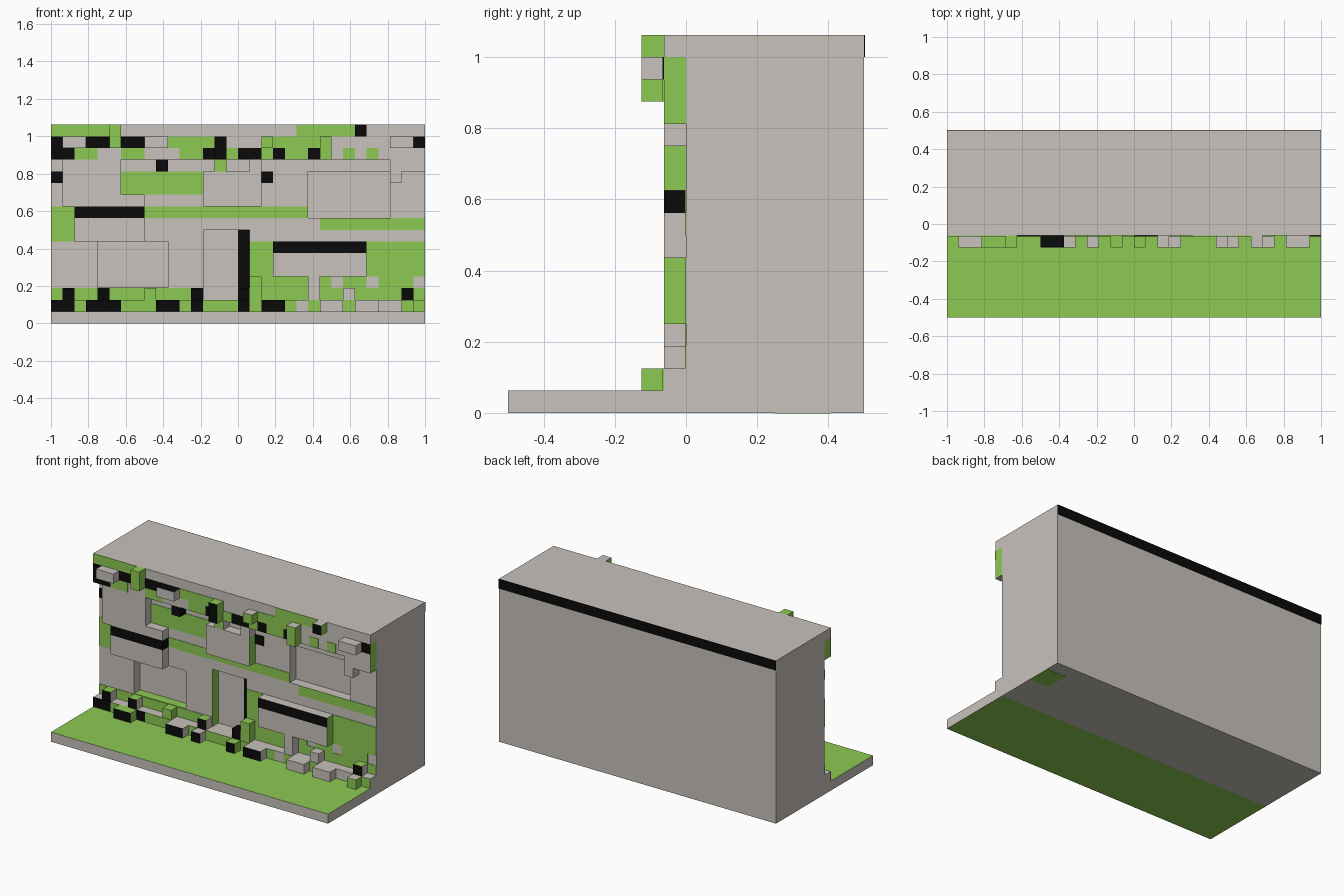
import bpy, bmesh

if "Cube" in bpy.data.objects:
    bpy.data.objects.remove(bpy.data.objects["Cube"])

U = 1 / 16          # one block
SKIN = 0.05         # thickness of painted plates, in blocks


def material(name, rgb):
    m = bpy.data.materials.new(name)
    m.diffuse_color = (*rgb, 1)
    m.use_nodes = True
    m.node_tree.nodes["Principled BSDF"].inputs["Base Color"].default_value = m.diffuse_color
    return m


STONE, GRASS, DARK = range(3)
MATS = [material("stone_grey", (0.578, 0.539, 0.503)),
        material("grass_green", (0.270, 0.591, 0.087)),
        material("shadow_black", (0.003, 0.003, 0.003))]


def add_box(bm, c0, c1, r0, r1, y0, y1, front, side=None, cap=None):
    """Box in block units: columns from the left, rows from the ground, y depth."""
    side = front if side is None else side
    cap = front if cap is None else cap
    vs = bmesh.ops.create_cube(bm, size=1)["verts"]
    for v in vs:
        v.co.x = (c0 if v.co.x < 0 else c1) * U - 1
        v.co.y = (y0 if v.co.y < 0 else y1) * U
        v.co.z = (r0 if v.co.z < 0 else r1) * U
    bm.normal_update()
    for f in {f for v in vs for f in v.link_faces}:
        n = f.normal
        f.material_index = side if abs(n.x) > .5 else cap if abs(n.z) > .5 else front


def blocks(name, y0, y1, items):
    """One object made of several boxes sharing a depth range."""
    bm = bmesh.new()
    for c0, c1, r0, r1, *cols in items:
        add_box(bm, c0, c1, r0, r1, y0, y1, *cols)
    me = bpy.data.meshes.new(name)
    bm.to_mesh(me)
    bm.free()
    for m in MATS:
        me.materials.append(m)
    ob = bpy.data.objects.new(name, me)
    bpy.context.collection.objects.link(ob)
    return ob


def paint(name, y, items):
    return blocks(name, y - SKIN, y, items)


# Ground slab, green above and below
blocks("ground_slab", -8, 0, [(0, 32, 0, 1, STONE, STONE, GRASS)])

# Cliff body with three shallow recesses cut into its face
body = blocks("cliff_body", 0, 8, [(0, 32, 0, 17, STONE)])
cutter = blocks("recess_cutter", -1, 1, [(22, 29, 9, 13, STONE),
                                         (4, 10, 3, 7, STONE),
                                         (13, 17, 2, 8, STONE)])
cutter.hide_render = True
cutter.hide_viewport = True
cutter.display_type = 'WIRE'
cut = body.modifiers.new("recesses", 'BOOLEAN')
cut.object = cutter
cut.operation = 'DIFFERENCE'
cut.solver = 'EXACT'

# Painted recess details, dark strip at the back and a green patch underneath
paint("recess_dark_edge", 1, [(16, 17, 2, 8, DARK)])
blocks("recess_green_wall", 0, 1, [(13, 13 + SKIN, 2, 8, GRASS),
                                   (4, 10, 3, 3 + SKIN, GRASS)])
blocks("back_top_strip", 8, 8 + SKIN, [(0, 32, 16, 17, DARK)])
blocks("underside_patch", 4, 6.5, [(29.8, 32, -.02, .02, GRASS)])

# Top brow and overhang
blocks("top_brow", -1, 0, [(0, 32, 16, 17, STONE)])
blocks("overhang", -1, 0, [
    (0, 32, 14, 16, STONE, GRASS, STONE), (30, 32, 13, 14, STONE, GRASS, STONE),
    (29, 30, 12, 14, STONE), (9, 10, 13, 14, DARK), (14, 15, 13, 14, GRASS, STONE)])

# Large raised plates and ledges
blocks("raised_plates", -1, 0, [
    (1, 6, 10, 14, STONE), (6, 8, 10, 11, STONE),
    (13, 18, 10, 13, STONE, GRASS, STONE), (17, 18, 13, 14, STONE),
    (2, 8, 7, 9, STONE), (2, 8, 9, 10, DARK, DARK, STONE),
    (19, 27, 4, 6, STONE, GRASS, STONE), (19, 27, 6, 7, DARK, GRASS, STONE)])

# Colour patches on the main face
paint("face_patches", 0, [
    (0, 2, 7, 10, GRASS), (6, 13, 11, 13, GRASS), (8, 22, 9, 10, GRASS),
    (23, 32, 8, 9, GRASS), (0, 1, 12, 13, DARK), (18, 19, 12, 13, DARK),
    (17, 19, 2, 7, GRASS), (19, 32, 2, 3, GRASS), (19, 22, 3, 4, GRASS),
    (23, 24, 3, 4, GRASS), (25, 27, 3, 4, GRASS), (28, 31, 3, 4, GRASS),
    (27, 32, 4, 7, GRASS), (0, 13, 2, 3, GRASS)])

# Colour patches on the brow and overhang
paint("brow_patches", -1, [
    (0, 6, 16, 17, GRASS), (21, 26, 16, 17, GRASS),
    (0, 1, 15, 16, DARK), (3, 5, 15, 16, DARK), (6, 8, 15, 16, DARK),
    (10, 14, 15, 16, GRASS), (19, 23, 15, 16, GRASS), (31, 32, 15, 16, DARK),
    (0, 2, 14, 15, DARK), (2, 4, 14, 15, GRASS), (6, 8, 14, 15, GRASS),
    (11, 13, 14, 15, GRASS), (13, 14, 14, 15, DARK), (15, 16, 14, 15, GRASS),
    (16, 18, 14, 15, DARK), (18, 19, 14, 15, GRASS), (19, 20, 14, 15, DARK),
    (20, 22, 14, 15, GRASS), (22, 23, 14, 15, DARK), (25, 26, 14, 15, GRASS),
    (27, 28, 14, 15, GRASS)])

# Small blocks jutting out of the overhang
blocks("upper_blocks", -2, -1, [
    (1, 3, 15, 16, STONE), (5, 6, 15, 17, GRASS), (8, 10, 15, 16, STONE, STONE, DARK),
    (14, 15, 14, 16, DARK, GRASS, GRASS), (18, 19, 15, 16, GRASS, GRASS, STONE),
    (23, 24, 14, 16, GRASS, GRASS, STONE), (26, 27, 16, 17, DARK, GRASS, STONE),
    (29, 31, 15, 16, STONE)])

# Foot of the cliff with its coloured front
blocks("cliff_foot", -1, 0, [(0, 32, 1, 2, STONE)])
paint("foot_patches", -1, [
    (0, 2, 1, 2, DARK), (2, 3, 1, 2, GRASS), (5, 6, 1, 2, DARK), (6, 9, 1, 2, GRASS),
    (11, 12, 1, 2, GRASS), (13, 16, 1, 2, GRASS), (17, 18, 1, 2, GRASS),
    (20, 21, 1, 2, GRASS), (22, 23, 1, 2, GRASS), (25, 26, 1, 2, GRASS),
    (31, 32, 1, 2, GRASS)])

# Rubble on the foot, then rubble on the ground in front of it
blocks("foot_rubble", -1, 0, [
    (1, 2, 2, 3, DARK, STONE, GRASS), (4, 5, 2, 3, DARK, STONE, GRASS),
    (8, 9, 2, 3, GRASS), (12, 13, 2, 3, DARK, STONE, GRASS),
    (16, 17, 2, 3, DARK), (17, 18, 2, 4, GRASS), (22, 23, 2, 4, STONE),
    (25, 26, 2, 3, STONE), (30, 31, 2, 3, DARK, STONE, GRASS)])
blocks("ground_rubble", -2, -1, [
    (3, 5, 1, 2, DARK, GRASS, GRASS), (9, 11, 1, 2, DARK, STONE, STONE),
    (12, 13, 1, 2, DARK, STONE, STONE), (16, 17, 1, 2, DARK, GRASS, GRASS),
    (18, 20, 1, 2, DARK, STONE, STONE), (23, 25, 1, 2, STONE),
    (26, 28, 1, 2, STONE), (30, 31, 1, 2, GRASS, GRASS, STONE)])
